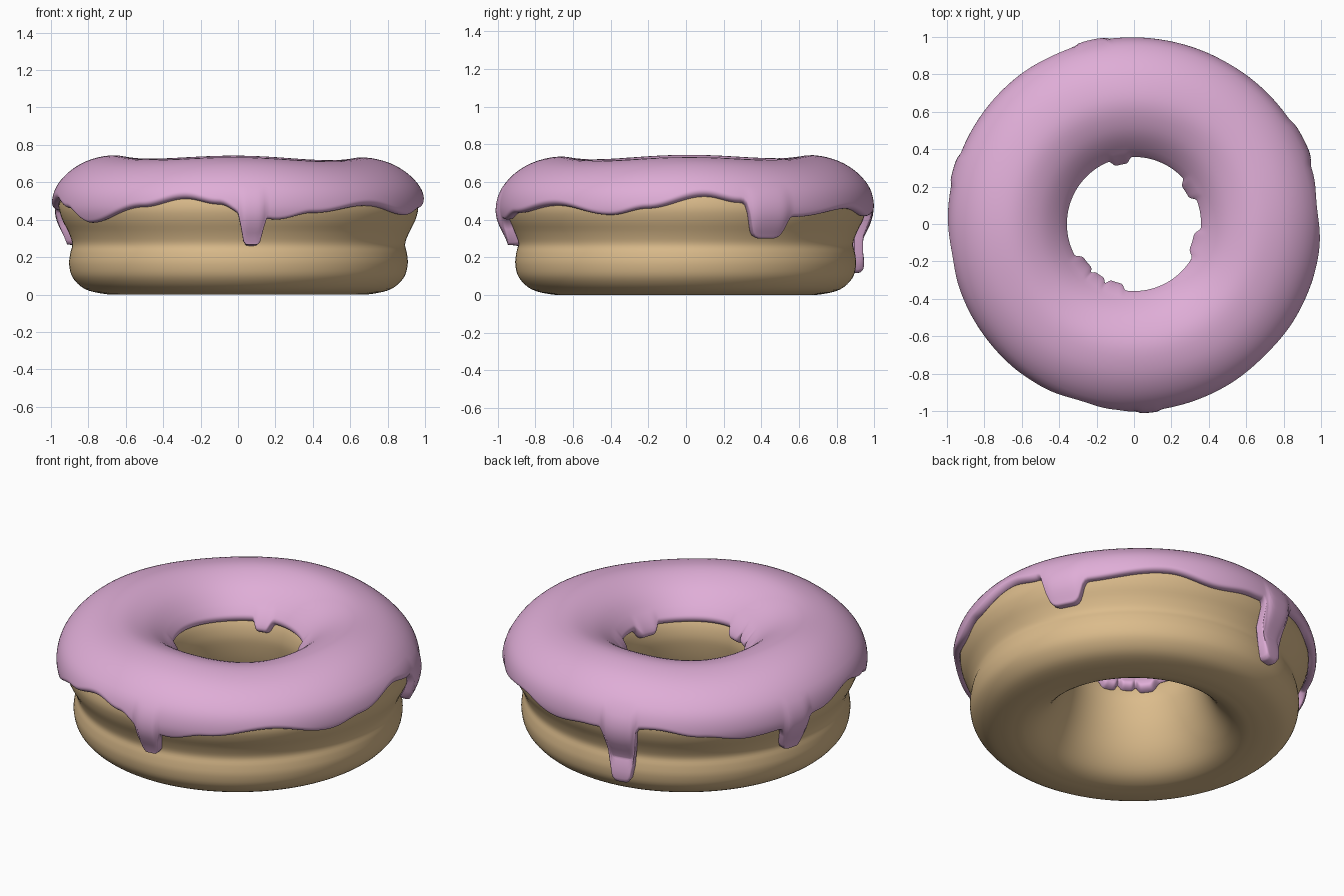
import bpy, bmesh, math
from mathutils import Vector

if "Cube" in bpy.data.objects:
    bpy.data.objects.remove(bpy.data.objects["Cube"])

# Closed cross-section of the dough (radius, height), from the base outward and round to the hole
PROFILE = [(.62, 0), (.72, .004), (.82, .03), (.885, .09), (.905, .16), (.90, .22), (.89, .27),
           (.91, .33), (.945, .40), (.96, .47), (.938, .55), (.872, .62), (.775, .67), (.65, .689),
           (.535, .655), (.45, .595), (.388, .52), (.365, .44), (.37, .36), (.40, .24),
           (.455, .12), (.53, .035)]
SUB = 16
CREST = 13 * SUB

# Outer icing edge height by angle, and the drips (angle, half width, lowest height)
EDGE = [(6, .52), (17, .49), (35, .42), (61, .46), (78, .42), (92, .44), (115, .47), (130, .44),
        (145, .41), (158, .42), (172, .45), (190, .50), (203, .46), (216, .39), (239, .47),
        (253, .51), (264, .48), (272, .43), (282, .405), (294, .44), (315, .48), (336, .43), (348, .46)]
DRIPS = [(26.5, 6.5, .31), (103, 5, .12), (163, 4.5, .26), (274.5, 3.6, .26)]
LOBES = [(32, 9, .46), (102, 8, .46), (343, 11, .46), (219, 9, .455), (236, 7, .47), (253, 8, .46)]


def catmull(pts, sub):
    out, n = [], len(pts)
    for i in range(n):
        a, b, c, d = (Vector(pts[(i + k) % n]) for k in (-1, 0, 1, 2))
        for s in range(sub):
            t = s / sub
            out.append(.5 * (2 * b + (c - a) * t + (2 * a - 5 * b + 4 * c - d) * t * t
                             + (3 * b - a - 3 * c + d) * t ** 3))
    return out


CURVE = catmull(PROFILE, SUB)
N = len(CURVE)


def sample(u):
    i = math.floor(u)
    return CURVE[i % N].lerp(CURVE[(i + 1) % N], u - i)


def surface(u, deg, h=0.0):
    """Point on the wobbly dough, lifted along the section normal by h."""
    p = sample(u)
    tan = (sample(u + 2) - sample(u - 2)).normalized()
    r, z = p.x + tan.y * h, p.y - tan.x * h
    a = math.radians(deg)
    up = min(max(p.y / .7, 0), 1)
    if p.x > .6:
        r += .006 * math.sin(3 * a + 1) * (1 - abs(2 * up - 1))
    z += up ** 3 * (.010 * math.cos(4 * a) - .006 * math.cos(a) + .004 * math.sin(a))
    return (r * math.cos(a), r * math.sin(a), max(z, 0))


def find_u(z, step):
    """Walk from the crest until the section drops to height z."""
    u = CREST
    while CURVE[(u + step) % N].y > z:
        u += step
    z0, z1 = CURVE[u % N].y, CURVE[(u + step) % N].y
    return u + step * (z0 - z) / (z0 - z1)


def bump(deg, centre, width):
    d = (deg - centre + 180) % 360 - 180
    return math.exp(-(abs(d) / width) ** 6)


def edge_height(deg):
    keys = [(EDGE[-1][0] - 360, EDGE[-1][1])] + EDGE + [(EDGE[0][0] + 360, EDGE[0][1])]
    for (a, p), (b, q) in zip(keys, keys[1:]):
        if a <= deg <= b:
            return p + (q - p) * (.5 - .5 * math.cos(math.pi * (deg - a) / (b - a)))


def ring_mesh(name, rings, color):
    """Skin a closed loop of closed sections."""
    bm = bmesh.new()
    vs = [[bm.verts.new(p) for p in ring] for ring in rings]
    n, m = len(vs), len(vs[0])
    for i in range(n):
        for j in range(m):
            bm.faces.new((vs[i][j], vs[(i + 1) % n][j],
                          vs[(i + 1) % n][(j + 1) % m], vs[i][(j + 1) % m]))
    bmesh.ops.recalc_face_normals(bm, faces=bm.faces)
    for f in bm.faces:
        f.smooth = True
    me = bpy.data.meshes.new(name)
    bm.to_mesh(me)
    bm.free()
    ob = bpy.data.objects.new(name, me)
    bpy.context.collection.objects.link(ob)
    mat = bpy.data.materials.new(name + "_colour")
    mat.diffuse_color = color
    mat.use_nodes = True
    mat.node_tree.nodes["Principled BSDF"].inputs["Base Color"].default_value = mat.diffuse_color
    me.materials.append(mat)
    return ob


# Dough ring
ring_mesh("dough", [[surface(u, d * 2.5) for u in range(0, N, 4)] for d in range(144)],
          (.71, .50, .26, 1))

# Icing: a rounded sheet lying on the dough; the crown rows are fixed, only the skirts follow the edges
COLS, SKIRT, CROWN = 400, 18, 20
U_IN, U_OUT = CREST + 2.3 * SUB, CREST - 2.7 * SUB
rings = []
for c in range(COLS):
    deg = c * 360 / COLS
    z_out, drip = edge_height(deg), 0
    for centre, width, low in DRIPS:
        k = bump(deg, centre, width)
        z_out += (low - z_out) * k
        drip = max(drip, k)
    z_in, lobe = .51, 0
    for centre, width, low in LOBES:
        k = bump(deg, centre, width)
        z_in += (low - z_in) * k
        lobe = max(lobe, k)
    u0, u1 = find_u(z_in, 1), find_u(z_out, -1)
    us = [u0 + (U_IN - u0) * (j / SKIRT) ** 1.8 for j in range(SKIRT)]
    us += [U_IN + (U_OUT - U_IN) * j / CROWN for j in range(CROWN)]
    us += [u1 + (U_OUT - u1) * (1 - j / SKIRT) ** 1.8 for j in range(SKIRT + 1)]
    top, under = [], []
    for u in us:
        near = min(abs(u - u0), abs(u - u1)) * .006
        q = 1 - min(near / .03, 1)
        low_out = min(max((U_OUT - u) / 32, 0), 1)
        low_in = min(max((u - U_IN) / 16, 0), 1)
        thick = .036 + .016 * drip * low_out + .010 * lobe * low_in
        top.append(surface(u, deg, .004 + thick * math.sqrt(1 - q * q)))
        under.append(surface(u, deg, .002))
    rings.append(top + under[::-2])
ring_mesh("icing", rings, (.74, .42, .68, 1))
